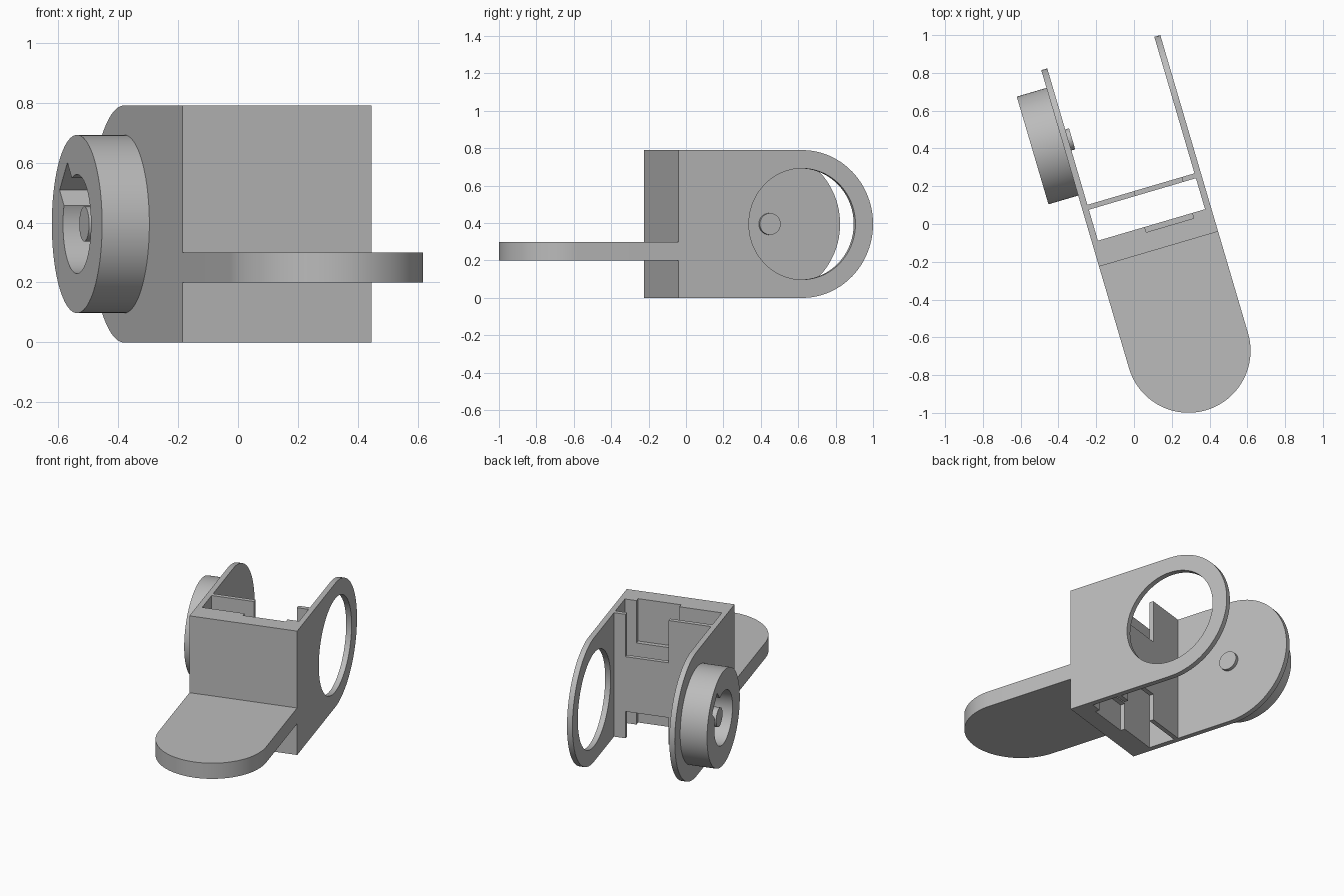
import bpy, bmesh
from math import cos, sin, pi, radians
from mathutils import Vector

TURN = radians(16.4)                 # whole bracket is turned about z
X0, X1 = -0.241, 0.416               # outer faces of the side plates
T = 0.033                            # plate thickness
FRONT, HUB, H = -0.164, 0.525, 0.79  # front face, hub position, height
R = H / 2

cube = bpy.data.objects.get("Cube")
if cube:
    bpy.data.objects.remove(cube, do_unlink=True)

grey = bpy.data.materials.new("plain_grey")
grey.use_nodes = True
colour = (0.5, 0.5, 0.5, 1)
grey.diffuse_color = colour
grey.node_tree.nodes["Principled BSDF"].inputs["Base Color"].default_value = colour


def arc(cx, cy, r, a0, a1, n):
    return [(cx + r * cos(a0 + (a1 - a0) * i / n),
             cy + r * sin(a0 + (a1 - a0) * i / n)) for i in range(n + 1)]


def circle(cx, cy, r, n=72):
    return arc(cx, cy, r, 0, 2 * pi, n)[:-1]


def prism(name, outline, axis, lo, hi):
    """Extrude a flat outline along x (outline in y,z) or z (outline in x,y)."""
    bm = bmesh.new()
    place = (lambda p: (lo, p[0], p[1])) if axis == "x" else (lambda p: (p[0], p[1], lo))
    face = bm.faces.new([bm.verts.new(place(p)) for p in outline])
    new = bmesh.ops.extrude_face_region(bm, geom=[face])["geom"]
    step = Vector((hi - lo, 0, 0)) if axis == "x" else Vector((0, 0, hi - lo))
    bmesh.ops.translate(bm, vec=step, verts=[v for v in new if isinstance(v, bmesh.types.BMVert)])
    bmesh.ops.recalc_face_normals(bm, faces=bm.faces)
    mesh = bpy.data.meshes.new(name)
    bm.to_mesh(mesh)
    bm.free()
    mesh.materials.append(grey)
    obj = bpy.data.objects.new(name, mesh)
    obj.rotation_euler.z = TURN
    bpy.context.collection.objects.link(obj)
    return obj


def box(name, x0, x1, y0, y1, z0, z1):
    return prism(name, [(x0, y0), (x1, y0), (x1, y1), (x0, y1)], "z", z0, z1)


def cut(obj, cutters):
    for c in cutters:
        c.hide_render = True
        mod = obj.modifiers.new("cut", "BOOLEAN")
        mod.operation, mod.solver, mod.object = "DIFFERENCE", "EXACT", c
    bpy.context.view_layer.update()
    deps = bpy.context.evaluated_depsgraph_get()
    mesh = bpy.data.meshes.new_from_object(obj.evaluated_get(deps))
    obj.modifiers.clear()
    obj.data = mesh
    for c in cutters:
        bpy.data.objects.remove(c, do_unlink=True)


# Bracket: round-ended block hollowed into two side plates, front wall and partition
side = [(FRONT, H), (FRONT, 0)] + arc(HUB, R, R, -pi / 2, pi / 2, 48)
bracket = prism("bracket", side, "x", X0, X1)
cut(bracket, [
    box("front_cavity", X0 + T, X1 - T, -0.031, 0.14, -1, 2),
    box("rear_cavity", X0 + T, X1 - T, 0.167, 2, -1, 2),
    box("upper_notch", 0.05, 0.312, -0.06, 0.3, 0.52, 2),
    box("lower_notch", 0.05, 0.312, -0.06, 0.3, -1, 0.17),
    prism("ring_hole", circle(HUB, R, 0.297), "x", X1 - 2 * T, X1 + T),
])

# Tongue: flat round-ended tab in front
mid, half = (X0 + X1) / 2, (X1 - X0) / 2
tongue = prism("tongue", [(X1, FRONT), (X0, FRONT)]
               + arc(mid, -0.725, half, pi, 2 * pi, 48), "z", 0.2, 0.3)

# Drum on the outer side plate, with a round bore and a slanted keyway
drum = prism("drum", circle(HUB, R, 0.297, 96), "x", -0.405, X0)
d = Vector((1, 1)).normalized()
w = Vector((-d.y, d.x)) * 0.065
hub = Vector((HUB, R))
key = [hub - w, hub + d * 0.225 - w, hub + d * 0.225 + w, hub + w]
cut(drum, [
    prism("bore", circle(HUB, R, 0.165), "x", -0.5, X0 + 0.01),
    prism("keyway", key, "x", -0.5, X0 + 0.02),
])

# Pin through the plate and drum
pin = prism("pin", circle(HUB, R, 0.058, 48), "x", -0.38, -0.187)

bpy.ops.object.select_all(action="DESELECT")
for obj in (bracket, tongue, drum, pin):
    obj.select_set(True)
bpy.context.view_layer.objects.active = bracket
bpy.ops.object.shade_smooth_by_angle(angle=radians(30))
